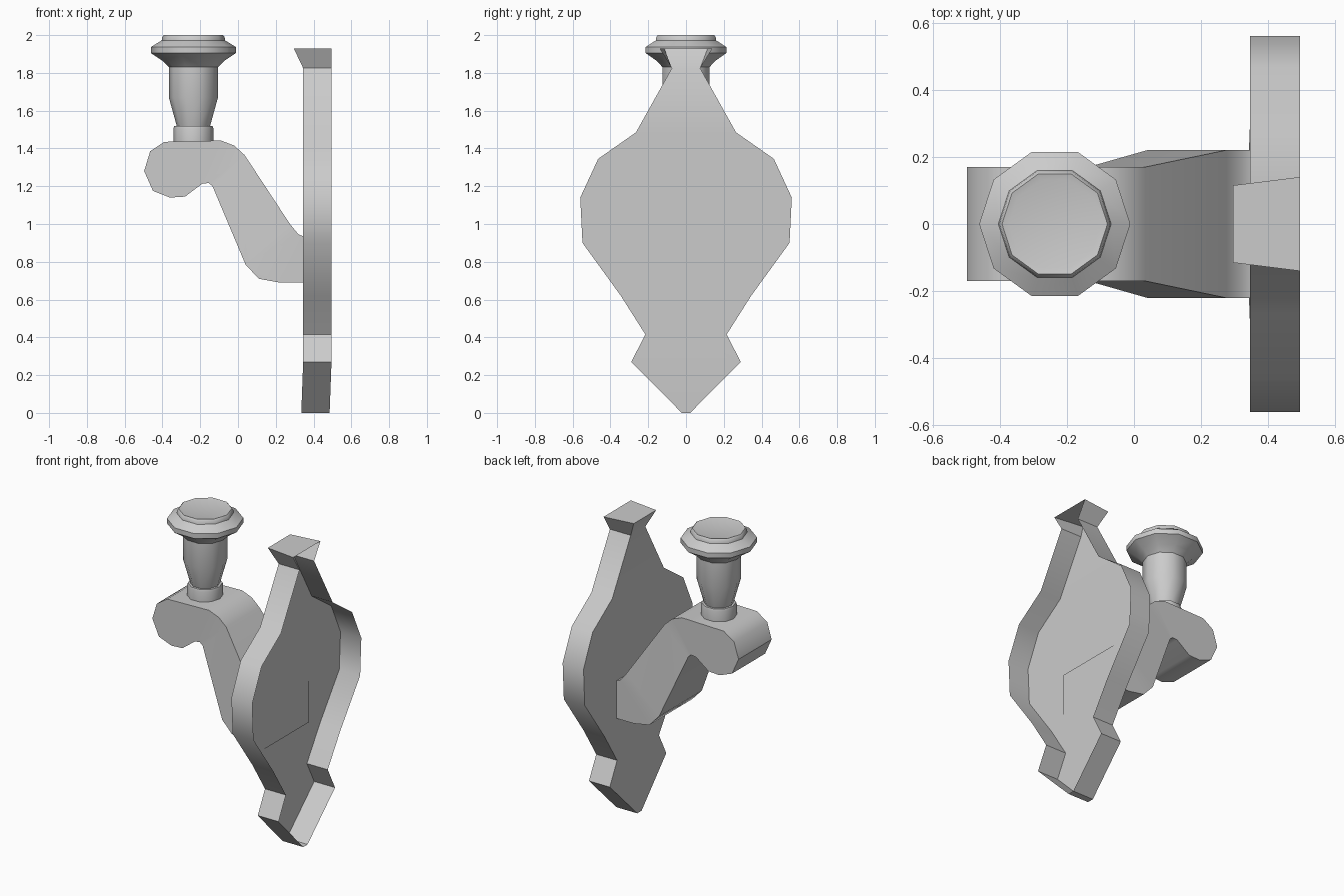
import bpy, bmesh, math

if "Cube" in bpy.data.objects:
    bpy.data.objects.remove(bpy.data.objects["Cube"])


def finish(bm, name, angle=40):
    bmesh.ops.remove_doubles(bm, verts=bm.verts, dist=1e-5)
    bmesh.ops.recalc_face_normals(bm, faces=bm.faces)
    me = bpy.data.meshes.new(name)
    bm.to_mesh(me)
    bm.free()
    ob = bpy.data.objects.new(name, me)
    bpy.context.collection.objects.link(ob)
    bpy.ops.object.select_all(action='DESELECT')
    ob.select_set(True)
    bpy.context.view_layer.objects.active = ob
    bpy.ops.object.shade_smooth_by_angle(angle=math.radians(angle))
    return ob


# Back plate: shallow tray, open towards +x.
# Rows: z, back x, front x, back half width, front half width
rows = [
    (0.0, 0.335, 0.485, 0.022, 0.022),
    (0.27, 0.345, 0.495, 0.29, 0.29),
    (0.415, 0.345, 0.495, 0.215, 0.215),
    (0.62, 0.345, 0.495, 0.345, 0.345),
    (0.90, 0.345, 0.495, 0.548, 0.548),
    (1.14, 0.345, 0.495, 0.56, 0.56),
    (1.345, 0.345, 0.495, 0.465, 0.465),
    (1.485, 0.345, 0.495, 0.265, 0.265),
    (1.825, 0.345, 0.495, 0.075, 0.075),
    (1.93, 0.295, 0.495, 0.115, 0.14),
]
bm = bmesh.new()
grid = [[bm.verts.new(p) for p in ((xf, -wf, z), (xb, -wb, z), (xb, wb, z), (xf, wf, z))]
        for z, xb, xf, wb, wf in rows]
for a, b in zip(grid, grid[1:]):
    for i in (0, 2):
        bm.faces.new((a[i], a[i + 1], b[i + 1], b[i]))
bm.faces.new([g[1] for g in grid[1:9]] + [g[2] for g in reversed(grid[1:9])])
for k in (0, 8):
    bm.faces.new((grid[k][1], grid[k][2], grid[k + 1][2], grid[k + 1][1]))
bm.faces.new(grid[0])
bm.faces.new(grid[-1])
finish(bm, "back_plate", 35)

# Arm: head, shaft and foot share one side outline; width grows down the shaft
outline = [
    (-0.45, 1.175), (-0.497, 1.28), (-0.465, 1.385), (-0.39, 1.435), (-0.09, 1.442),
    (-0.02, 1.415), (0.035, 1.365),
    (0.275, 1.0), (0.32, 0.945), (0.345, 0.935), (0.345, 0.69), (0.22, 0.69),
    (0.11, 0.71), (0.04, 0.785),
    (-0.135, 1.2), (-0.155, 1.217), (-0.19, 1.213), (-0.28, 1.145), (-0.36, 1.14),
]
n = len(outline)
bm = bmesh.new()
sides = []
for s in (-1, 1):
    sides.append([bm.verts.new((x, s * (0.22 if 7 <= i <= 13 else 0.17), z))
                  for i, (x, z) in enumerate(outline)])
for v in sides:
    bm.faces.new(v[:7] + v[14:])
    bm.faces.new((v[6], v[7], v[13], v[14]))
    bm.faces.new(v[7:14])
for i in range(n):
    if i != 9:
        j = (i + 1) % n
        bm.faces.new((sides[0][i], sides[0][j], sides[1][j], sides[1][i]))
finish(bm, "arm", 40)

# Mounting panel: framed rectangle on the tray floor behind the arm
bm = bmesh.new()
panel = bm.faces.new([bm.verts.new((0.35, y, z)) for y, z in
                      ((-0.23, 0.68), (0.23, 0.68), (0.23, 0.95), (-0.23, 0.95))])
bmesh.ops.inset_region(bm, faces=[panel], thickness=0.014, depth=-0.003)
finish(bm, "mounting_panel", 10)

# Knob: ten-sided turned shape
profile = [
    (0.106, 1.43), (0.106, 1.505), (0.102, 1.518), (0.088, 1.518), (0.13, 1.67),
    (0.13, 1.83), (0.165, 1.865), (0.225, 1.905), (0.225, 1.937), (0.168, 1.972),
    (0.165, 1.99), (0.157, 2.0), (0.137, 1.995),
]
bm = bmesh.new()
sides10 = 10
rings = [[bm.verts.new((-0.236 + r * math.cos(k * math.tau / sides10),
                        r * math.sin(k * math.tau / sides10), z))
          for k in range(sides10)] for r, z in profile]
for a, b in zip(rings, rings[1:]):
    for k in range(sides10):
        j = (k + 1) % sides10
        bm.faces.new((a[k], a[j], b[j], b[k]))
bm.faces.new(rings[0])
bm.faces.new(rings[-1])
finish(bm, "knob", 40)
